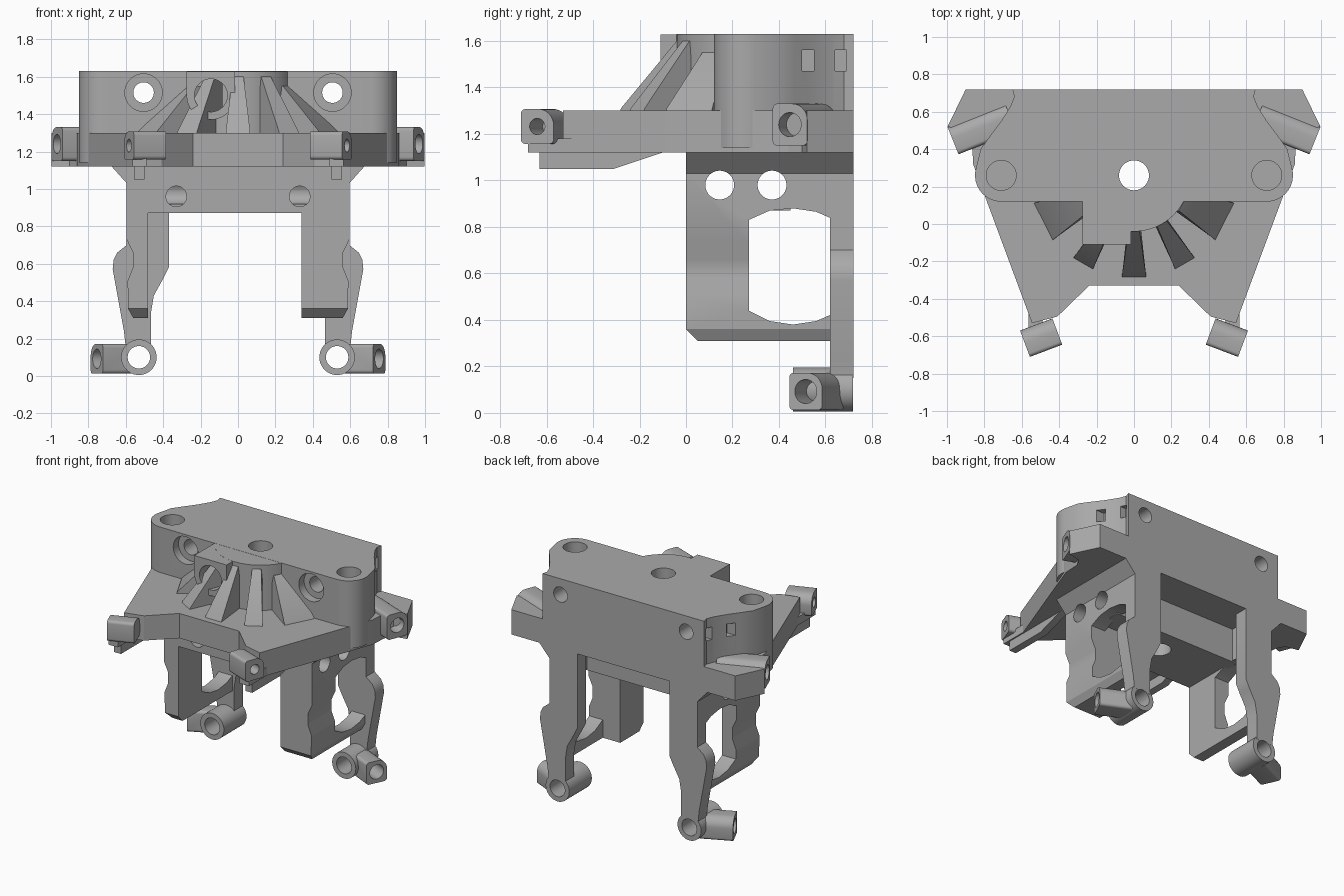
import bpy, bmesh
from math import sin, cos, radians, pi
from mathutils import Vector, Matrix

if "Cube" in bpy.data.objects:
    bpy.data.objects.remove(bpy.data.objects["Cube"], do_unlink=True)

grey = bpy.data.materials.new("matte_grey")
grey.use_nodes = True
COLOUR = (0.4, 0.4, 0.4, 1)
grey.diffuse_color = COLOUR
grey.node_tree.nodes["Principled BSDF"].inputs["Base Color"].default_value = COLOUR


def finish(name, bm):
    bmesh.ops.recalc_face_normals(bm, faces=bm.faces)
    mesh = bpy.data.meshes.new(name)
    bm.to_mesh(mesh)
    bm.free()
    mesh.materials.append(grey)
    obj = bpy.data.objects.new(name, mesh)
    bpy.context.collection.objects.link(obj)
    return obj


def loft(name, start, end):
    """Solid between two matching loops of points."""
    bm = bmesh.new()
    a = [bm.verts.new(p) for p in start]
    b = [bm.verts.new(p) for p in end]
    bm.faces.new(a)
    bm.faces.new(b)
    n = len(a)
    for i in range(n):
        bm.faces.new((a[i], a[(i + 1) % n], b[(i + 1) % n], b[i]))
    return finish(name, bm)


def prism(name, axis, pts, lo, hi, s=1):
    """Profile extruded along an axis; s = -1 mirrors it to the other side."""
    place = {"x": lambda p, d: (s * d, p[0], p[1]),
             "y": lambda p, d: (s * p[0], d, p[1]),
             "z": lambda p, d: (s * p[0], p[1], d)}[axis]
    return loft(name, [place(p, lo) for p in pts], [place(p, hi) for p in pts])


def box(name, lo, hi, s=1):
    pts = [(lo[0], lo[1]), (hi[0], lo[1]), (hi[0], hi[1]), (lo[0], hi[1])]
    return prism(name, "z", pts, lo[2], hi[2], s)


def cyl(name, p, q, r, s=1, sides=40):
    p, q = (Vector((s * v[0], v[1], v[2])) for v in (p, q))
    d = q - p
    m = Matrix.Translation((p + q) / 2) @ d.to_track_quat("Z", "Y").to_matrix().to_4x4()
    bm = bmesh.new()
    bmesh.ops.create_cone(bm, cap_ends=True, segments=sides, radius1=r, radius2=r,
                          depth=d.length, matrix=m)
    return finish(name, bm)


def cut(obj, *cutters):
    bpy.context.view_layer.objects.active = obj
    for c in cutters:
        mod = obj.modifiers.new("cut", "BOOLEAN")
        mod.operation, mod.solver, mod.object = "DIFFERENCE", "EXACT", c
        bpy.ops.object.modifier_apply(modifier=mod.name)
    for c in cutters:
        bpy.data.objects.remove(c, do_unlink=True)


def arc(cx, cy, r, a0, a1, n=12):
    return [(cx + r * cos(radians(a0 + (a1 - a0) * i / n)),
             cy + r * sin(radians(a0 + (a1 - a0) * i / n))) for i in range(n + 1)]


def symmetric(half):
    return half + [(-x, y) for x, y in reversed(half)]


def lug(name, s, tip, root, hw, hh, hole):
    """Rounded square arm with a screw hole along its length."""
    tip, root = Vector(tip), Vector(root)
    side = (root - tip).cross(Vector((0, 0, 1))).normalized()
    if side.y < 0:
        side = -side
    c = 0.02
    section = (arc(c - hw, c - hh, c, 180, 270, 4) + arc(hw - c, c - hh, c, 270, 360, 4)
               + arc(hw - 0.07, hh - 0.07, 0.07, 0, 90, 8) + arc(c - hw, hh - c, c, 90, 180, 4))
    def ring(o):
        return [(s * (o + side * u).x, (o + side * u).y, o.z + v) for u, v in section]
    obj = loft(name, ring(tip), ring(root))
    d = (root - tip).normalized()
    cut(obj, cyl("cutter", tip - d * 0.05, tip + d * 0.16, hole, s))
    return obj


def centre_bore():
    return cyl("cutter", (0, 0.26, 0.5), (0, 0.26, 2), 0.08)


# Upper housing with rounded ears
half = [(0, 0.13)] + arc(0.71, 0.26, 0.14, -90, 15) + [
    (0.82, 0.40), (0.77, 0.47), (0.71, 0.55), (0.66, 0.63), (0.64, 0.68), (0.65, 0.72), (0, 0.72)]
housing = prism("upper_housing", "z", symmetric(half[1:-1]), 1.14, 1.63)
cut(housing, centre_bore())
for s in (1, -1):
    cut(housing,
        cyl("cutter", (0.71, 0.26, 1.3), (0.71, 0.26, 1.8), 0.08, s),
        cyl("cutter", (0.505, 0, 1.515), (0.505, 0.9, 1.515), 0.055, s),
        cyl("cutter", (0.505, 0, 1.515), (0.505, 0.18, 1.515), 0.1, s),
        box("cutter", (0.68, 0.50, 1.47), (0.95, 0.55, 1.56), s),
        box("cutter", (0.61, 0.64, 1.47), (0.95, 0.69, 1.56), s))

# Round hub and the offset port in front of the housing
hub = cyl("round_hub", (0, 0.26, 1.25), (0, 0.26, 1.629), 0.3, sides=64)
cut(hub, centre_bore())
port_outline = [(-0.275, 1.628), (-0.275, 1.5)] + arc(-0.145, 1.5, 0.13, 180, 360, 20) + [(-0.015, 1.628)]
port = prism("front_port", "y", port_outline, -0.11, 0.15)
for part in (port, hub):
    cut(part, cyl("cutter", (-0.145, -0.3, 1.5), (-0.145, 0.1, 1.5), 0.088))

# Radial buttresses that fan out from the hub
for angle, w_out, w_in in ((-90, 0.065, 0.03), (-60, 0.06, 0.03), (-120, 0.06, 0.03),
                           (-27, 0.11, 0.06), (-153, 0.11, 0.06)):
    d = Vector((cos(radians(angle)), sin(radians(angle)), 0))
    t = Vector((-d.y, d.x, 0))
    o = Vector((0, 0.26, 0))
    up = Vector((0, 0, 1))
    top = 1.6 if w_out < 0.1 else 1.55
    def side_loop(k):
        return [o + d * 0.22 + t * k * w_in + up * 1.28, o + d * 0.55 + t * k * w_out + up * 1.28,
                o + d * 0.54 + t * k * w_out + up * 1.31, o + d * 0.3 + t * k * w_in + up * top,
                o + d * 0.22 + t * k * w_in + up * top]
    loft("buttress", side_loop(1), side_loop(-1))

# Tapered deck plate
deck = prism("deck_plate", "z", symmetric([
    (0.24, -0.33), (0.41, -0.495), (0.545, -0.53), (0.79, 0.13), (0.86, 0.32), (0.88, 0.72)]), 1.12, 1.30)
cut(deck, centre_bore())

# Centre block under the deck, cross drilled
block = box("centre_block", (-0.52, 0, 0.87), (0.52, 0.45, 1.14))
cut(block, centre_bore(),
    cyl("cutter", (-1, 0.145, 0.98), (1, 0.145, 0.98), 0.062),
    cyl("cutter", (-1, 0.37, 0.98), (1, 0.37, 0.98), 0.062),
    cyl("cutter", (0.33, -0.2, 0.96), (0.33, 0.15, 0.96), 0.055),
    cyl("cutter", (-0.33, -0.2, 0.96), (-0.33, 0.15, 0.96), 0.055))

WALL = [(0.48, 1.14), (0.48, 0.31), (0.56, 0.31), (0.588, 0.36), (0.59, 0.51), (0.562, 0.58),
        (0.562, 0.66), (0.595, 0.73), (0.595, 1.03), (0.68, 1.125), (0.68, 1.14)]
WINDOW = [(0.27, 0.83), (0.36, 0.87), (0.46, 0.88), (0.56, 0.865), (0.64, 0.83),
          (0.64, 0.43), (0.56, 0.395), (0.46, 0.38), (0.36, 0.395), (0.27, 0.44)]
CHAMFER = [(-0.05, 0.41), (-0.05, 0.25), (0.11, 0.25)]
REAR_LEG = [(0.37, 1.14), (0.37, 0.58), (0.40, 0.52), (0.45, 0.43), (0.465, 0.34), (0.465, 0.15),
            (0.60, 0.15), (0.61, 0.24), (0.67, 0.57), (0.665, 0.62), (0.645, 0.66), (0.595, 0.7),
            (0.595, 1.03), (0.68, 1.125), (0.68, 1.14)]

for s, side in ((1, "left"), (-1, "right")):
    # Wavy side wall with window
    wall = prism(side + "_side_wall", "y", WALL, 0.0, 0.63, s)
    cut(wall, prism("cutter", "x", WINDOW, 0.2, 1, s), prism("cutter", "x", CHAMFER, 0.2, 1, s),
        cyl("cutter", (0.2, 0.145, 0.98), (1, 0.145, 0.98), 0.062, s),
        cyl("cutter", (0.2, 0.37, 0.98), (1, 0.37, 0.98), 0.062, s))
    if s > 0:
        flange = box("left_front_flange", (0.34, 0, 0.31), (0.5, 0.27, 0.89))
        cut(flange, prism("cutter", "x", CHAMFER, 0.2, 1))

    # Rear leg, foot ring and foot lug
    leg = prism(side + "_rear_leg", "y", REAR_LEG, 0.62, 0.72, s)
    ring = cyl(side + "_foot_ring", (0.53, 0.46, 0.1), (0.53, 0.719, 0.1), 0.095, s)
    foot = lug(side + "_foot_lug", s, (0.755, 0.515, 0.092), (0.55, 0.61, 0.092), 0.078, 0.08, 0.052)
    for part in (leg, ring, foot):
        cut(part, cyl("cutter", (0.53, 0.3, 0.1), (0.53, 0.9, 0.1), 0.06, s))

    # Rear arm with its lug
    prism(side + "_rear_arm", "z", [(0.6, 0.72), (0.90, 0.72), (0.997, 0.52), (0.9, 0.5), (0.82, 0.36),
                                    (0.6, 0.36)], 1.12, 1.30, s)
    lug(side + "_rear_lug", s, (0.968, 0.447, 1.24), (0.66, 0.57, 1.24), 0.08, 0.09, 0.052)

    # Front lug and the keel beneath it
    lug(side + "_front_lug", s, (0.583, -0.64, 1.232), (0.41, -0.575, 1.232), 0.075, 0.075, 0.035)
    prism(side + "_front_keel", "x", [(-0.63, 1.17), (-0.63, 1.05), (-0.31, 1.05), (-0.1, 1.12),
                                      (-0.1, 1.17)], 0.5, 0.555, s)
    box(side + "_front_pad", (0.49, -0.68, 1.12), (0.565, -0.45, 1.18), s)

# Smooth rounded faces, keep edges sharp
bpy.ops.object.select_all(action="DESELECT")
for obj in bpy.context.scene.objects:
    if obj.type == "MESH":
        obj.select_set(True)
        bpy.context.view_layer.objects.active = obj
bpy.ops.object.shade_smooth_by_angle(angle=radians(28))
